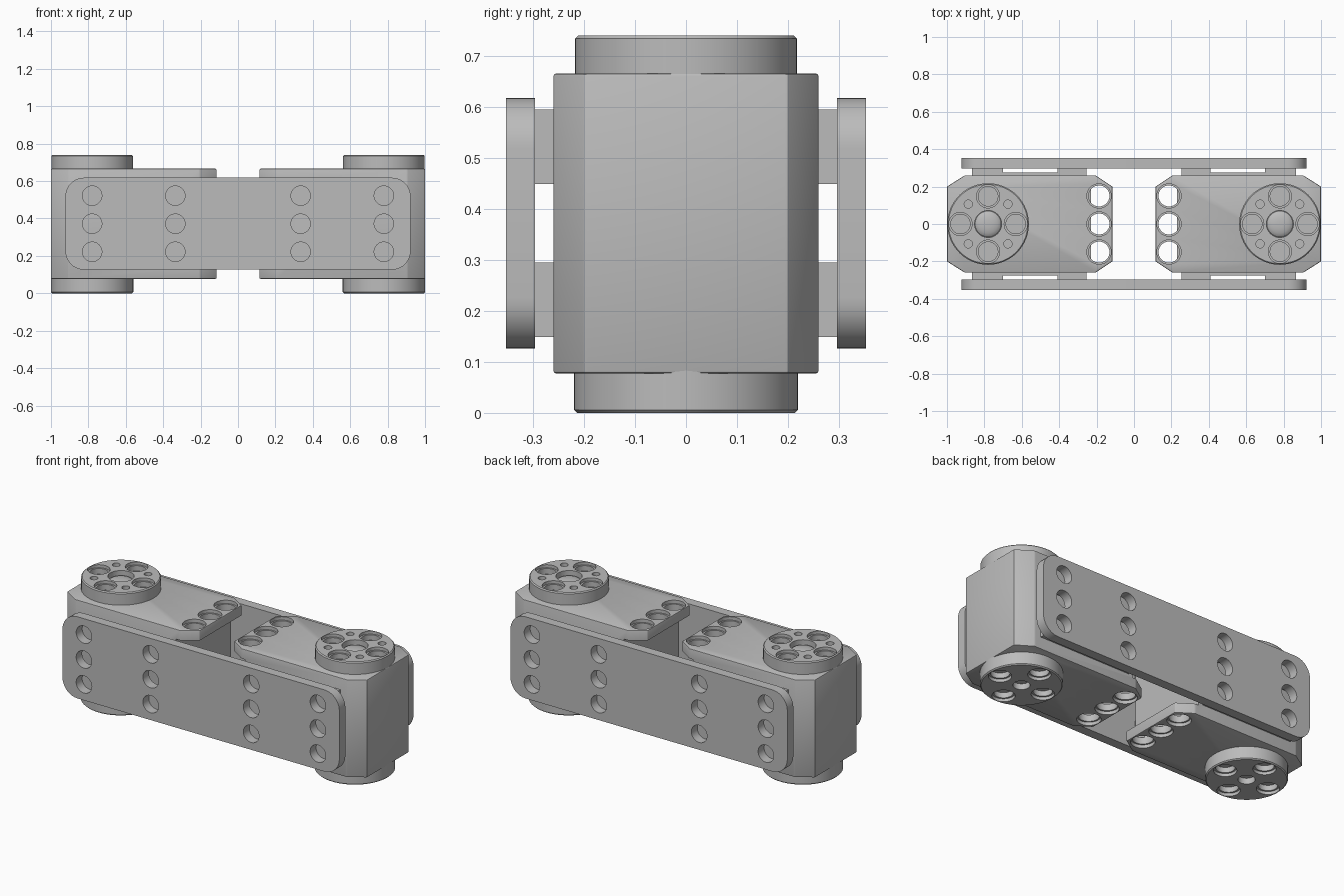
import bpy, bmesh, math
from mathutils import Matrix

cube = bpy.data.objects.get("Cube")
if cube:
    bpy.data.objects.remove(cube, do_unlink=True)

GREY = bpy.data.materials.new("neutral_grey")
GREY.use_nodes = True
GREY.diffuse_color = (0.5, 0.5, 0.5, 1)
GREY.node_tree.nodes["Principled BSDF"].inputs["Base Color"].default_value = (0.5, 0.5, 0.5, 1)


def make(name, bm):
    bmesh.ops.recalc_face_normals(bm, faces=bm.faces)
    mesh = bpy.data.meshes.new(name)
    bm.to_mesh(mesh)
    bm.free()
    mesh.materials.append(GREY)
    obj = bpy.data.objects.new(name, mesh)
    bpy.context.collection.objects.link(obj)
    return obj


def prism(bm, outline, z0, z1, matrix=Matrix()):
    low = [bm.verts.new(matrix @ Matrix.Translation((x, y, z0)).translation) for x, y in outline]
    high = [bm.verts.new(matrix @ Matrix.Translation((x, y, z1)).translation) for x, y in outline]
    bm.faces.new(low)
    bm.faces.new(high)
    n = len(low)
    for i in range(n):
        j = (i + 1) % n
        bm.faces.new((low[i], low[j], high[j], high[i]))


def lathe(bm, x, y, profile, steps=40):
    """Stack of (radius, z) rings around a vertical axis, capped at both ends."""
    rings = []
    for r, z in profile:
        angles = [2 * math.pi * i / steps for i in range(steps)]
        rings.append([bm.verts.new((x + r * math.cos(a), y + r * math.sin(a), z)) for a in angles])
    bm.faces.new(rings[0])
    bm.faces.new(rings[-1])
    for a, b in zip(rings, rings[1:]):
        for i in range(steps):
            j = (i + 1) % steps
            bm.faces.new((a[i], a[j], b[j], b[i]))


def box(bm, x0, x1, y0, y1, z0, z1):
    prism(bm, [(x0, y0), (x1, y0), (x1, y1), (x0, y1)], z0, z1)


def finish(obj, cutters=(), bevel=0):
    if bevel:
        mod = obj.modifiers.new("soft_edges", 'BEVEL')
        mod.width, mod.segments = bevel, 2
        mod.limit_method = 'ANGLE'
    for cutter in cutters:
        cutter.hide_render = True
        mod = obj.modifiers.new("cut", 'BOOLEAN')
        mod.operation, mod.solver, mod.object = 'DIFFERENCE', 'EXACT', cutter
    bpy.ops.object.select_all(action='DESELECT')
    obj.select_set(True)
    bpy.context.view_layer.objects.active = obj
    for mod in list(obj.modifiers):
        bpy.ops.object.modifier_apply(modifier=mod.name)
    for cutter in cutters:
        bpy.data.objects.remove(cutter, do_unlink=True)
    bpy.ops.object.shade_smooth_by_angle(angle=math.radians(28))


BOTTOM, TOP = 0.077, 0.666
AXLE = 0.78
HOLE_ROW = (-0.15, 0, 0.15)
MID = 0.372


def motor_case(side, s):
    # Chamfered case with a slot that leaves a flange above and below
    half = [(0.115, 0.2), (0.205, 0.26), (0.905, 0.26), (1.0, 0.2)]
    outline = half + [(x, -y) for x, y in reversed(half)]
    bm = bmesh.new()
    prism(bm, [(s * x, y) for x, y in outline], BOTTOM, TOP)
    case = make(side + "_motor_case", bm)
    bm = bmesh.new()
    box(bm, s * 0.05, s * 0.23, -0.4, 0.4, BOTTOM + 0.06, TOP - 0.06)
    slot = make("slot_cutter", bm)
    # Counterbored flange holes
    bm = bmesh.new()
    for y in HOLE_ROW:
        for face, d in ((TOP, -1), (BOTTOM, 1)):
            lathe(bm, s * 0.187, y, [(0.065, face - d * 0.03), (0.065, face + d * 0.02),
                                     (0.056, face + d * 0.02), (0.056, face + d * 0.068)])
    holes = make("hole_cutter", bm)
    finish(case, (slot, holes), bevel=0.006)


def side_pads(side, s):
    # Raised square pads joined by a thinner band, on both flanks
    bm = bmesh.new()
    for f in (-1, 1):
        for z in (MID - 0.15, MID + 0.15):
            for x0, x1, y in ((0.255, 0.41, 0.297), (0.41, 0.7, 0.276), (0.7, 0.865, 0.296)):
                box(bm, s * x0, s * x1, f * 0.25, f * y, z - 0.073, z + 0.073)
    finish(make(side + "_side_pads", bm))


def horn(name, s, radius, inner, outer, small_holes):
    # Round disc with counterbored blind holes on its outer face
    d = 1 if outer > inner else -1
    bm = bmesh.new()
    lathe(bm, s * AXLE, 0, [(radius, inner - d * 0.01), (radius, outer - d * 0.006),
                            (radius - 0.006, outer)], 64)
    disc = make(name, bm)
    bm = bmesh.new()
    for k in range(4):
        a = k * math.pi / 2
        lathe(bm, s * AXLE + 0.148 * math.cos(a), 0.148 * math.sin(a),
              [(0.062, outer + d * 0.02), (0.062, outer - d * 0.018),
               (0.052, outer - d * 0.018), (0.052, outer - d * 0.05)])
        if small_holes:
            a += math.pi / 4
            lathe(bm, s * AXLE + 0.15 * math.cos(a), 0.15 * math.sin(a),
                  [(0.022, outer + d * 0.02), (0.022, outer - d * 0.05)], 20)
    centre = 0.072 if small_holes else 0.046
    lathe(bm, s * AXLE, 0, [(centre, outer + d * 0.02), (centre, outer - d * 0.035)])
    finish(disc, (make("horn_cutter", bm),))
    if small_holes:
        # Low domed screw head sunk in the centre
        bm = bmesh.new()
        dome = [(0.07 * math.cos(t * math.pi / 12), outer - 0.036 + 0.022 * math.sin(t * math.pi / 12))
                for t in range(6)]
        lathe(bm, s * AXLE, 0, dome)
        finish(make(name + "_screw", bm))


def side_plate(name, f):
    # Long rounded plate with rows of bolt holes
    upright = Matrix.Rotation(math.pi / 2, 4, 'X')
    w, h, r = 0.923, 0.246, 0.1
    outline = []
    for k, (cx, cy) in enumerate(((1, 1), (-1, 1), (-1, -1), (1, -1))):
        for i in range(11):
            a = (k + i / 10) * math.pi / 2
            outline.append((cx * (w - r) + r * math.cos(a), MID + cy * (h - r) + r * math.sin(a)))
    bm = bmesh.new()
    prism(bm, outline, f * 0.296, f * 0.353, upright)
    plate = make(name, bm)
    bm = bmesh.new()
    for x in (-AXLE, -0.335, 0.335, AXLE):
        for z in HOLE_ROW:
            lathe(bm, x, MID + z, [(0.052, f * 0.27), (0.052, f * 0.38)])
    bmesh.ops.transform(bm, matrix=upright, verts=bm.verts)
    finish(plate, (make("plate_cutter", bm),))


for side, s in (("left", 1), ("right", -1)):
    motor_case(side, s)
    side_pads(side, s)
    horn(side + "_top_horn", s, 0.218, TOP, 0.74, True)
    horn(side + "_bottom_horn", s, 0.22, BOTTOM, 0, False)

side_plate("front_plate", 1)
side_plate("back_plate", -1)
